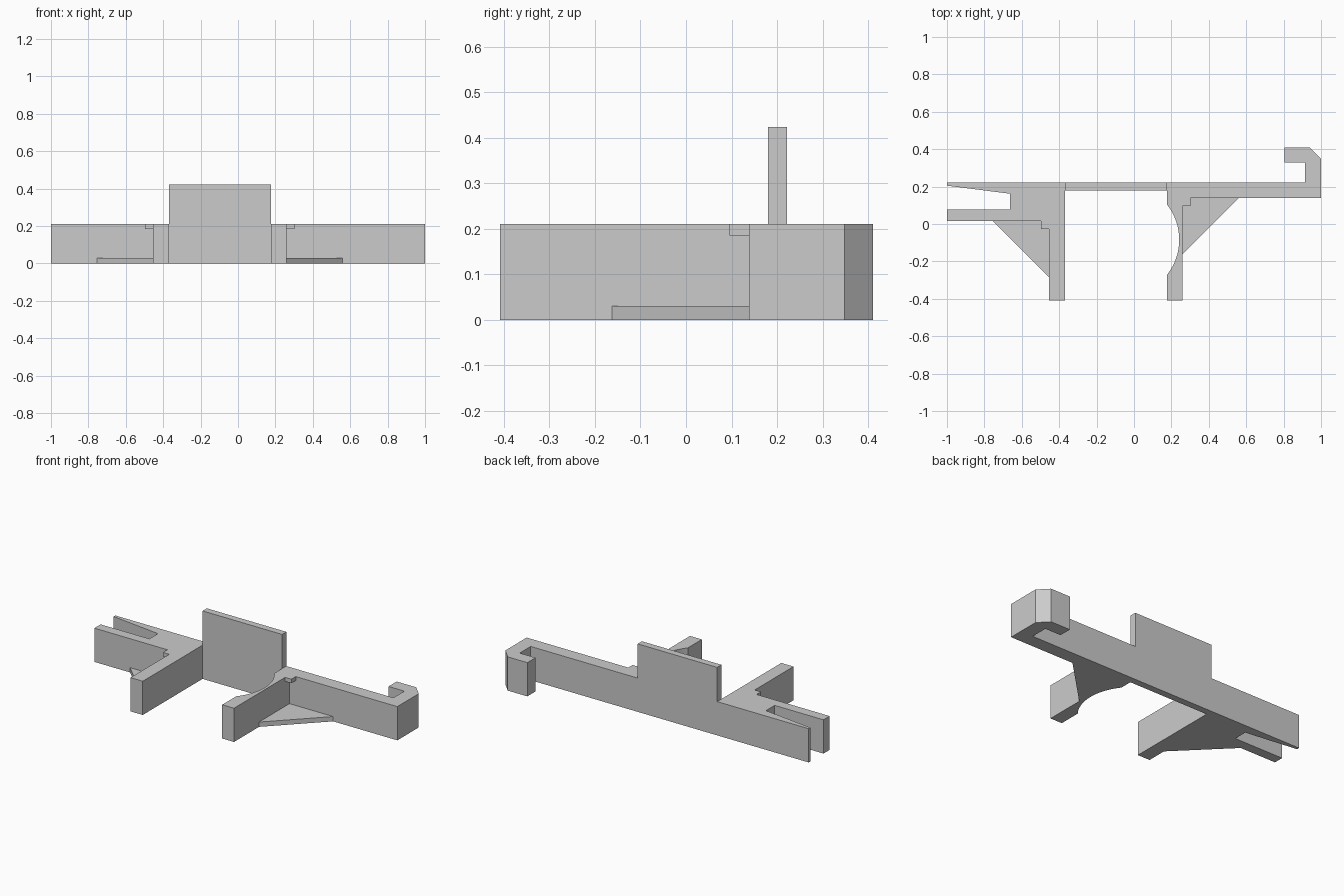
import bpy
import bmesh
from math import asin, cos, sin

cube = bpy.data.objects.get("Cube")
if cube:
    bpy.data.objects.remove(cube, do_unlink=True)

# Plain grey plastic
grey = bpy.data.materials.new("grey_plastic")
grey.use_nodes = True
colour = (0.6, 0.6, 0.6, 1)
grey.diffuse_color = colour
grey.node_tree.nodes["Principled BSDF"].inputs["Base Color"].default_value = colour

HEIGHT = 0.21
GUSSET = 0.03


def extrude(name, outline, z0, z1):
    """Extrude a plan outline from z0 up to z1."""
    bm = bmesh.new()
    face = bm.faces.new([bm.verts.new((x, y, z0)) for x, y in outline])
    result = bmesh.ops.extrude_face_region(bm, geom=[face])
    top = [v for v in result["geom"] if isinstance(v, bmesh.types.BMVert)]
    bmesh.ops.translate(bm, verts=top, vec=(0, 0, z1 - z0))
    bmesh.ops.recalc_face_normals(bm, faces=bm.faces)
    mesh = bpy.data.meshes.new(name)
    bm.to_mesh(mesh)
    bm.free()
    mesh.materials.append(grey)
    obj = bpy.data.objects.new(name, mesh)
    bpy.context.collection.objects.link(obj)
    return obj


def corner_braces(side, x, y, direction):
    """Thin floor gusset and small top block in the corner at (x, y)."""
    reach = 0.3 * direction
    extrude(side + "_gusset", [(x, y), (x + reach, y), (x, y - 0.3)], 0, GUSSET)
    w = 0.043
    extrude(side + "_corner_block",
            [(x, y), (x + w * direction, y), (x + w * direction, y - w), (x, y - w)],
            HEIGHT - 0.025, HEIGHT)


# Tall centre plate
extrude("centre_plate",
        [(-0.37, 0.18), (0.177, 0.18), (0.177, 0.222), (-0.37, 0.222)], 0, 0.423)

# Forked arm with its front leg
extrude("right_forked_arm", [
    (-1, 0.222), (-0.37, 0.222), (-0.37, -0.408), (-0.454, -0.408),
    (-0.454, 0.016), (-1, 0.016), (-1, 0.077), (-0.664, 0.077),
    (-0.664, 0.162), (-1, 0.205)], 0, HEIGHT)

# Hooked arm whose front leg has a scooped inner side
radius, mid_y, half = 0.303, -0.084, 0.187
span = asin(half / radius)
centre_x = 0.177 - radius * cos(span)
steps = 24
scoop = [(centre_x + radius * cos(a), mid_y + radius * sin(a))
         for a in (span * (2 * i / steps - 1) for i in range(steps + 1))]
extrude("left_hooked_arm", [
    (0.177, 0.222), (0.914, 0.222), (0.914, 0.33), (0.805, 0.33),
    (0.805, 0.41), (0.94, 0.41), (1, 0.348), (1, 0.138),
    (0.258, 0.138), (0.258, -0.408), (0.177, -0.408)] + scoop, 0, HEIGHT)

# Corner reinforcements
corner_braces("right", -0.454, 0.016, -1)
corner_braces("left", 0.258, 0.138, 1)
